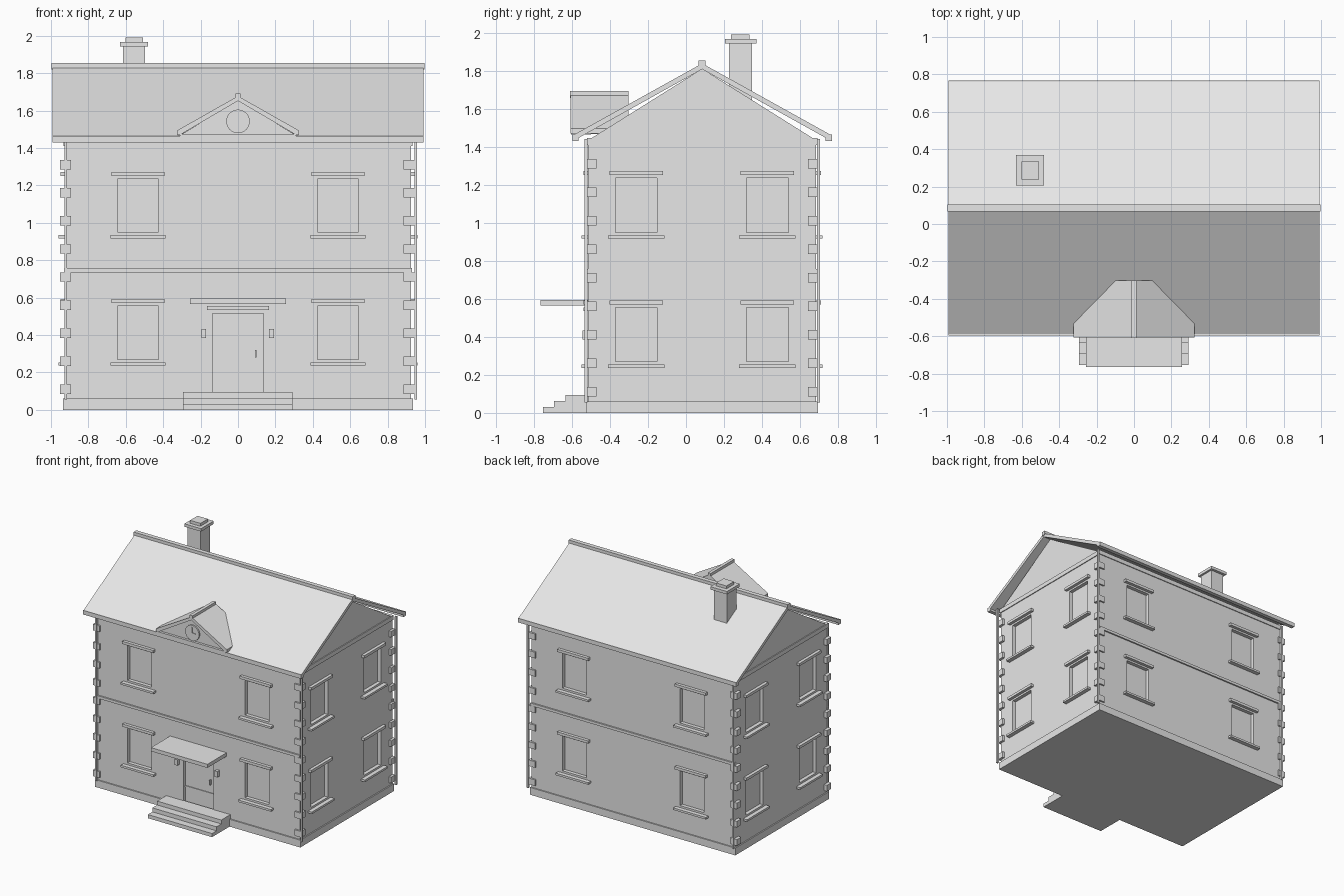
import bpy, bmesh, math

if "Cube" in bpy.data.objects:
    bpy.data.objects.remove(bpy.data.objects["Cube"])

stone = bpy.data.materials.new("pale_grey")
stone.use_nodes = True
stone.diffuse_color = (0.8, 0.8, 0.8, 1)
stone.node_tree.nodes["Principled BSDF"].inputs["Base Color"].default_value = (0.8, 0.8, 0.8, 1)

MID = 0.085            # y of the ridge line
HALF_X, HALF_Y = 0.925, 0.6


def finish(name, bm):
    bmesh.ops.recalc_face_normals(bm, faces=bm.faces)
    mesh = bpy.data.meshes.new(name)
    bm.to_mesh(mesh)
    bm.free()
    mesh.materials.append(stone)
    obj = bpy.data.objects.new(name, mesh)
    bpy.context.scene.collection.objects.link(obj)
    return obj


def add_box(bm, xs, ys, zs):
    corners = bmesh.ops.create_cube(bm, size=1)["verts"]
    for v in corners:
        for axis, (lo, hi) in enumerate((xs, ys, zs)):
            v.co[axis] = lo if v.co[axis] < 0 else hi


def box(name, xs, ys, zs):
    bm = bmesh.new()
    add_box(bm, xs, ys, zs)
    return finish(name, bm)


def prism(name, profile, axis, lo, hi):
    """Extrude a closed profile along x (profile in y, z) or y (profile in x, z)."""
    bm = bmesh.new()
    put = (lambda p, d: (d, p[0], p[1])) if axis == "x" else (lambda p, d: (p[0], d, p[1]))
    ends = [[bm.verts.new(put(p, d)) for p in profile] for d in (lo, hi)]
    for ring in ends:
        bm.faces.new(ring)
    for i in range(len(profile)):
        j = (i + 1) % len(profile)
        bm.faces.new((ends[0][i], ends[0][j], ends[1][j], ends[1][i]))
    return finish(name, bm)


def on_wall(side, us, zs, depth):
    """Ranges of a block on a wall; depth is measured outwards from the wall."""
    sign = -1 if side in ("front", "right") else 1
    if side in ("front", "back"):
        return us, sorted(MID + sign * (HALF_Y + d) for d in depth), zs
    return sorted(sign * (HALF_X + d) for d in depth), us, zs


# Walls and base
walls = box("walls", (-HALF_X, HALF_X), (MID - HALF_Y, MID + HALF_Y), (0.05, 1.43))
box("base", (-0.935, 0.935), (MID - 0.61, MID + 0.61), (0, 0.06))
box("top_band", (-0.932, 0.932), (MID - 0.607, MID + 0.607), (1.41, 1.445))
prism("attic", [(MID - 0.59, 1.44), (MID + 0.59, 1.44), (MID, 1.81)], "x", -HALF_X, HALF_X)
for side in ("front", "back"):
    box(side + "_string_band", *on_wall(side, (-0.93, 0.93), (0.735, 0.757), (-0.01, 0.012)))

# Window and door recesses, with lintels and sills
cuts = bmesh.new()
for side in ("front", "back", "left", "right"):
    centres = (-0.535, 0.535) if side in ("front", "back") else (MID - 0.347, MID + 0.343)
    for c in centres:
        for floor, z in (("lower", 0.27), ("upper", 0.95)):
            label = f"{side}_{floor}_window"
            add_box(cuts, *on_wall(side, (c - 0.11, c + 0.11), (z, z + 0.285), (-0.03, 0.05)))
            box(label + "_lintel", *on_wall(side, (c - 0.141, c + 0.141), (z + 0.3, z + 0.322), (-0.01, 0.025)))
            box(label + "_sill", *on_wall(side, (c - 0.148, c + 0.148), (z - 0.033, z - 0.016), (-0.01, 0.034)))
add_box(cuts, *on_wall("front", (-0.137, 0.137), (0.08, 0.515), (-0.03, 0.05)))
cutter = finish("recess_cutter", cuts)
cutter.hide_render = True
mod = walls.modifiers.new("recesses", "BOOLEAN")
mod.operation = "DIFFERENCE"
mod.solver = "EXACT"
mod.object = cutter
bpy.context.view_layer.objects.active = walls
bpy.ops.object.modifier_apply(modifier=mod.name)
bpy.data.objects.remove(cutter)

# Corner blocks and thin downpipes
for sx, x in ((1, 0.915), (-1, -0.922)):
    for sy in (1, -1):
        y = MID + sy * 0.585
        corner = ("left" if sx > 0 else "right") + ("_back" if sy > 0 else "_front")
        bm = bmesh.new()
        for i in range(9):
            z = 0.11 + 0.15 * i
            add_box(bm, (x - 0.03, x + 0.03), (y - 0.028, y + 0.028), (z - 0.025, z + 0.025))
        finish(corner + "_corner_blocks", bm)
        px, py = (0.95 if sx > 0 else -0.92), MID + sy * 0.612
        box(corner + "_downpipe", (px - 0.007, px + 0.007), (py - 0.008, py + 0.008), (0.055, 1.44))

# Door surround
box("door_lintel", *on_wall("front", (-0.165, 0.165), (0.535, 0.555), (-0.01, 0.025)))
box("door_canopy", (-0.257, 0.257), (-0.765, -0.51), (0.565, 0.595))
box("door_handle", *on_wall("front", (0.09, 0.1), (0.28, 0.32), (-0.035, -0.01)))
box("door_rail", *on_wall("front", (-0.137, 0.137), (0.2, 0.21), (-0.035, -0.024)))
for name, x in (("right", -0.183), ("left", 0.18)):
    box(name + "_door_lamp", *on_wall("front", (x - 0.013, x + 0.013), (0.385, 0.433), (-0.01, 0.03)))

# Entrance steps
steps = [(-0.51, 0), (-0.753, 0), (-0.753, 0.03), (-0.695, 0.03), (-0.695, 0.063),
         (-0.633, 0.063), (-0.633, 0.095), (-0.51, 0.095)]
prism("entrance_steps", steps, "x", -0.293, 0.291)

# Main roof
for name, s in (("front", -1), ("back", 1)):
    slope = [(MID, 1.838), (MID + s * 0.675, 1.463), (MID + s * 0.665, 1.438), (MID, 1.808)]
    prism(name + "_roof_slope", slope, "x", -0.992, 0.992)
    box(name + "_gutter", (-0.992, 0.992), sorted((MID + s * 0.65, MID + s * 0.682)), (1.43, 1.464))
box("roof_ridge", (-0.997, 0.997), (MID - 0.018, MID + 0.018), (1.82, 1.853))

# Small clock gable
for name, s in (("right", -1), ("left", 1)):
    slope = [(0, 1.678), (s * 0.323, 1.495), (s * 0.323, 1.47), (s * 0.31, 1.47), (0, 1.652)]
    prism(name + "_clock_gable_slope", slope, "y", -0.607, -0.302)
prism("clock_gable_wall", [(-0.31, 1.468), (0.31, 1.468), (0, 1.655)], "y", -0.585, -0.302)
box("clock_gable_sill", (-0.31, 0.31), (-0.605, -0.5), (1.463, 1.475))
box("clock_gable_ridge", (-0.013, 0.013), (-0.61, -0.302), (1.655, 1.692))

# Clock
bm = bmesh.new()
bmesh.ops.create_cone(bm, cap_ends=True, segments=32, radius1=0.063, radius2=0.063, depth=0.02)
dial = finish("clock_dial", bm)
dial.rotation_euler.x = math.pi / 2
dial.location = (0, -0.587, 1.542)
box("clock_minute_hand", (-0.003, 0.003), (-0.602, -0.595), (1.542, 1.59))
box("clock_hour_hand", (-0.003, 0.032), (-0.602, -0.595), (1.539, 1.545))

# Chimney
box("chimney_stack", (-0.615, -0.497), (0.225, 0.348), (1.6, 1.95))
box("chimney_cap", (-0.632, -0.48), (0.205, 0.37), (1.942, 1.966))
box("chimney_top", (-0.602, -0.508), (0.237, 0.334), (1.96, 1.99))
